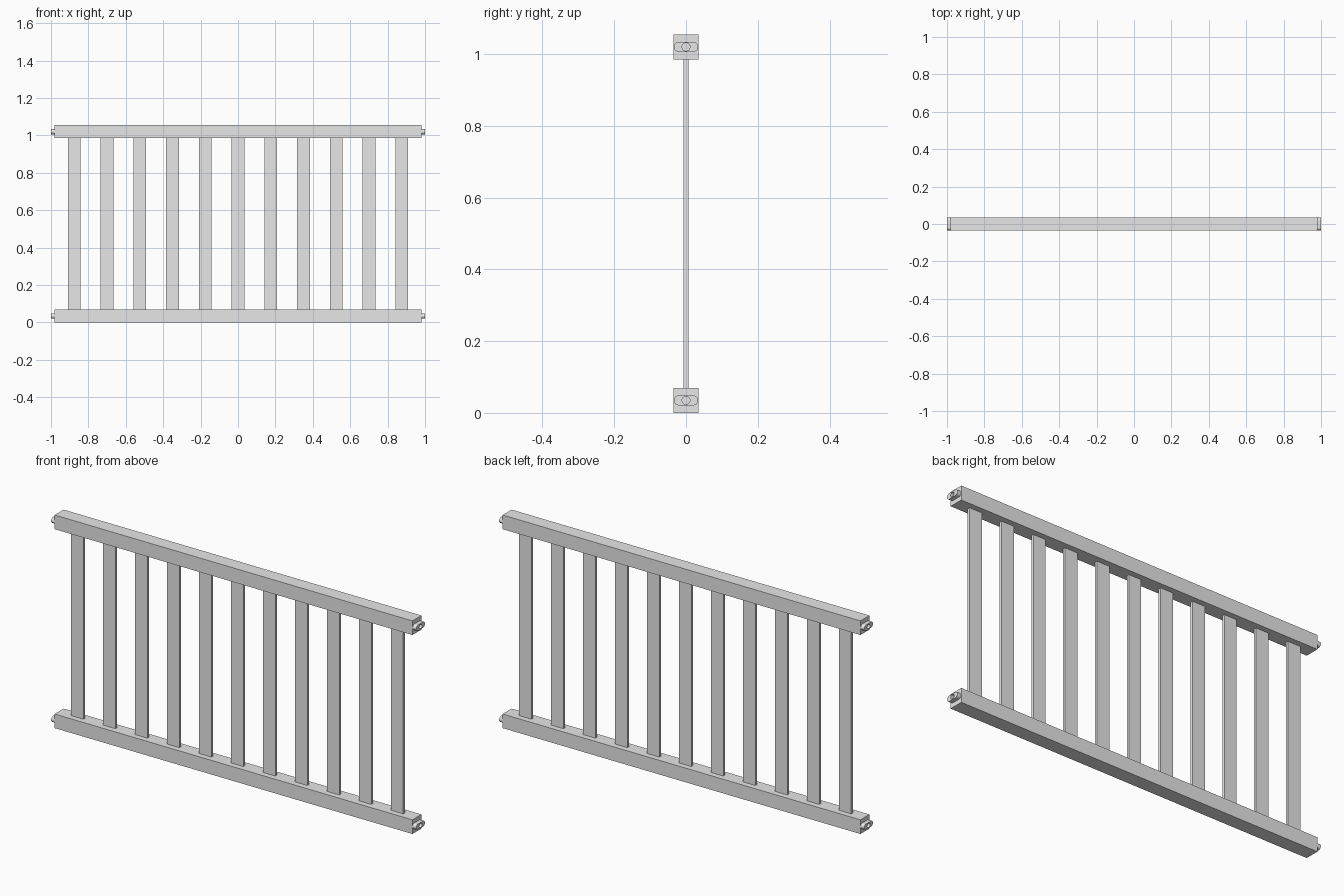
import bpy, bmesh
from math import cos, sin, pi

cube = bpy.data.objects.get("Cube")
if cube:
    bpy.data.objects.remove(cube, do_unlink=True)

grey = bpy.data.materials.new("plain grey")
grey.use_nodes = True
grey.diffuse_color = (0.8, 0.8, 0.8, 1)
grey.node_tree.nodes["Principled BSDF"].inputs["Base Color"].default_value = (0.8, 0.8, 0.8, 1)

RAIL = 0.07           # square rail section
RAIL_END = 0.98       # half length of a rail
TOP = 1.055           # overall height
SLATS, PITCH = 11, 0.1752


def add_object(name, bm):
    bmesh.ops.recalc_face_normals(bm, faces=bm.faces)
    mesh = bpy.data.meshes.new(name)
    bm.to_mesh(mesh)
    bm.free()
    mesh.materials.append(grey)
    obj = bpy.data.objects.new(name, mesh)
    bpy.context.collection.objects.link(obj)
    return obj


def box(name, size, centre):
    bm = bmesh.new()
    bmesh.ops.create_cube(bm, size=1)
    bmesh.ops.scale(bm, vec=size, verts=bm.verts)
    bmesh.ops.translate(bm, vec=centre, verts=bm.verts)
    return add_object(name, bm)


def tenon(name, side, z):
    """Flat-sided oval stub with a round bore, on one end of a rail."""
    r, bore, half, arc = 0.014, 0.011, 0.034, 16
    outer, inner = [], []
    for i in range(2 * arc):
        sign = 1 if i < arc else -1
        a = -pi / 2 + pi * (i % arc) / (arc - 1) + (0 if sign > 0 else pi)
        b = -pi / 2 + pi * (i + 0.5) / arc
        outer.append((sign * (half - r) + r * cos(a), z + r * sin(a)))
        inner.append((bore * cos(b), z + bore * sin(b)))
    bm = bmesh.new()
    # Loops run round the outside, across the end face and back down the bore
    loops = [[bm.verts.new((side * x, *p)) for p in ring]
             for x, ring in ((RAIL_END, outer), (1.0, outer), (1.0, inner), (RAIL_END, inner))]
    n = 2 * arc
    for k in range(4):
        a, b = loops[k], loops[(k + 1) % 4]
        for i in range(n):
            j = (i + 1) % n
            bm.faces.new((a[i], a[j], b[j], b[i]))
    obj = add_object(name, bm)
    bpy.ops.object.select_all(action='DESELECT')
    obj.select_set(True)
    bpy.context.view_layer.objects.active = obj
    bpy.ops.object.shade_smooth_by_angle()


# Rails with a tenon at each end
for label, z in (("bottom", RAIL / 2), ("top", TOP - RAIL / 2)):
    box(label + "_rail", (2 * RAIL_END, RAIL, RAIL), (0, 0, z))
    for end, side in (("left", 1), ("right", -1)):
        tenon(f"{label}_{end}_tenon", side, z)

# Upright slats between the rails
for i in range(SLATS):
    box(f"slat_{i + 1}", (0.068, 0.014, TOP - 2 * RAIL),
        ((i - SLATS // 2) * PITCH, 0, TOP / 2))
